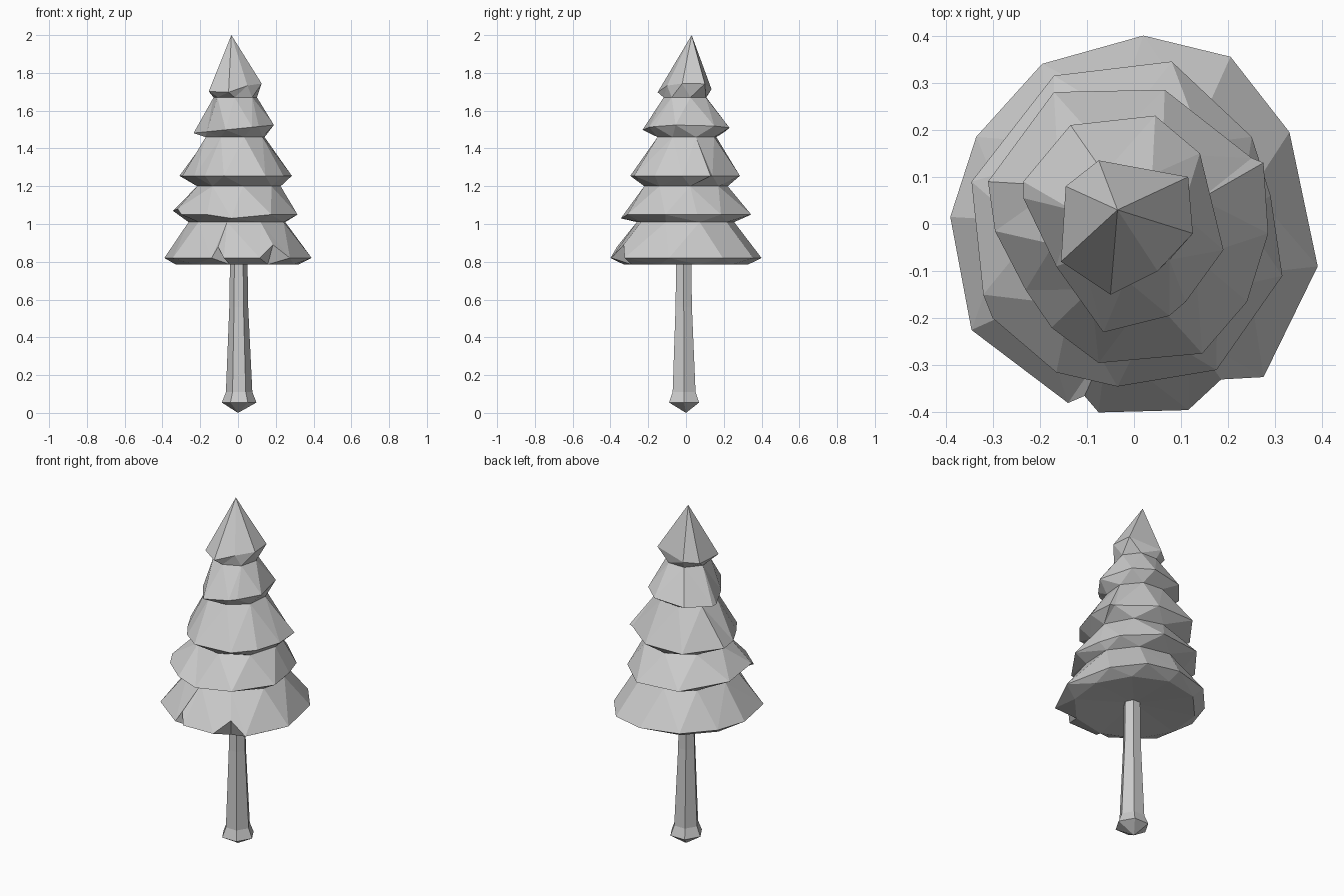
import bpy, bmesh
from math import atan2, cos, sin, pi, tau


def ngon(n, r, z, cx=0, cy=0, phase=0.0):
    return [(cx + r * cos(phase + tau * i / n), cy + r * sin(phase + tau * i / n), z)
            for i in range(n)]


def rim(points, z, tilt=0.0):
    # optional third value lifts a notch vertex
    return [(p[0], p[1], z + tilt * p[0] + (p[2] if len(p) > 2 else 0)) for p in points]


def loft(name, rings):
    """Skin rings of differing vertex counts, pairing vertices by angle."""
    bm = bmesh.new()
    rows = []
    for ring in rings:
        pts = sorted(ring, key=lambda p: atan2(p[1], p[0]))
        rows.append(([bm.verts.new(p) for p in pts], [atan2(p[1], p[0]) for p in pts]))
    for (va, aa), (vb, ab) in zip(rows, rows[1:]):
        n, m = len(va), len(vb)
        if n == 1 or m == 1:
            tip, loop = (va[0], vb) if n == 1 else (vb[0], va)
            for k in range(len(loop)):
                bm.faces.new((loop[k], loop[(k + 1) % len(loop)], tip))
            continue

        def ang(a, k):
            return a[k % len(a)] + tau * (k // len(a))
        i = j = 0
        while i < n or j < m:
            if i < n and (j == m or ang(aa, i) + ang(aa, i + 1) <= ang(ab, j) + ang(ab, j + 1)):
                bm.faces.new((va[i % n], va[(i + 1) % n], vb[j % m]))
                i += 1
            else:
                bm.faces.new((va[i % n], vb[(j + 1) % m], vb[j % m]))
                j += 1
    bmesh.ops.recalc_face_normals(bm, faces=bm.faces)
    mesh = bpy.data.meshes.new(name)
    bm.to_mesh(mesh)
    bm.free()
    ob = bpy.data.objects.new(name, mesh)
    bpy.context.collection.objects.link(ob)
    return ob


# Trunk: hexagonal, flared foot with a pointed bottom
loft("trunk", [
    [(0.0, 0.0, 0.0)],
    ngon(6, 0.092, 0.055, 0.006, -0.01),
    ngon(6, 0.070, 0.11, 0.006, -0.01),
    ngon(6, 0.050, 0.56, 0.004, -0.012),
    ngon(6, 0.046, 0.83, 0.004, -0.012),
])

# Ragged branch outlines, bottom to top
tier_1 = [(0.02, 0.40), (0.205, 0.355), (0.33, 0.195), (0.39, -0.09), (0.275, -0.325),
          (0.185, -0.33, 0.07), (0.115, -0.395), (-0.075, -0.40), (-0.105, -0.365, 0.06),
          (-0.14, -0.38), (-0.345, -0.225), (-0.39, 0.015), (-0.335, 0.185), (-0.195, 0.34)]
tier_2 = [(-0.17, 0.315), (0.08, 0.345), (0.25, 0.185), (0.29, 0.06), (0.315, -0.11),
          (0.175, -0.31), (-0.035, -0.345, -0.02), (-0.165, -0.315), (-0.3, -0.2),
          (-0.32, -0.15, 0.03), (-0.345, 0.09, 0.02)]
tier_3 = [(-0.17, 0.28), (0.065, 0.285), (0.25, 0.14), (0.275, 0.13), (0.285, -0.02),
          (0.24, -0.165), (0.145, -0.275), (-0.075, -0.295), (-0.175, -0.22),
          (-0.23, -0.14), (-0.295, -0.015), (-0.31, 0.09)]
tier_4 = [(-0.135, 0.21), (0.045, 0.23), (0.14, 0.15), (0.19, -0.055), (0.11, -0.165),
          (0.075, -0.195), (-0.065, -0.23), (-0.165, -0.09), (-0.235, 0.055), (-0.235, 0.09)]
tier_5 = [(-0.075, 0.135), (0.115, 0.10), (0.125, -0.02), (0.05, -0.10), (-0.05, -0.15, -0.02),
          (-0.155, -0.08), (-0.145, 0.08)]

# Foliage: one continuous skin alternating wide rims and narrow necks
loft("foliage", [
    [(0.0, 0.0, 0.81)],
    ngon(10, 0.33, 0.785, -0.005, 0.0, 0.2),
    rim(tier_1, 0.82),
    ngon(9, 0.262, 1.01, 0.0, -0.005, 0.3),
    rim(tier_2, 1.05),
    ngon(8, 0.222, 1.20, 0.005, 0.0, 0.1),
    rim(tier_3, 1.255),
    ngon(8, 0.163, 1.46, -0.015, 0.005, 0.3),
    rim(tier_4, 1.505, 0.1),
    ngon(7, 0.118, 1.67, -0.015, 0.0, 0.2),
    rim(tier_5, 1.725, 0.15),
    [(-0.035, 0.03, 2.0)],
])
